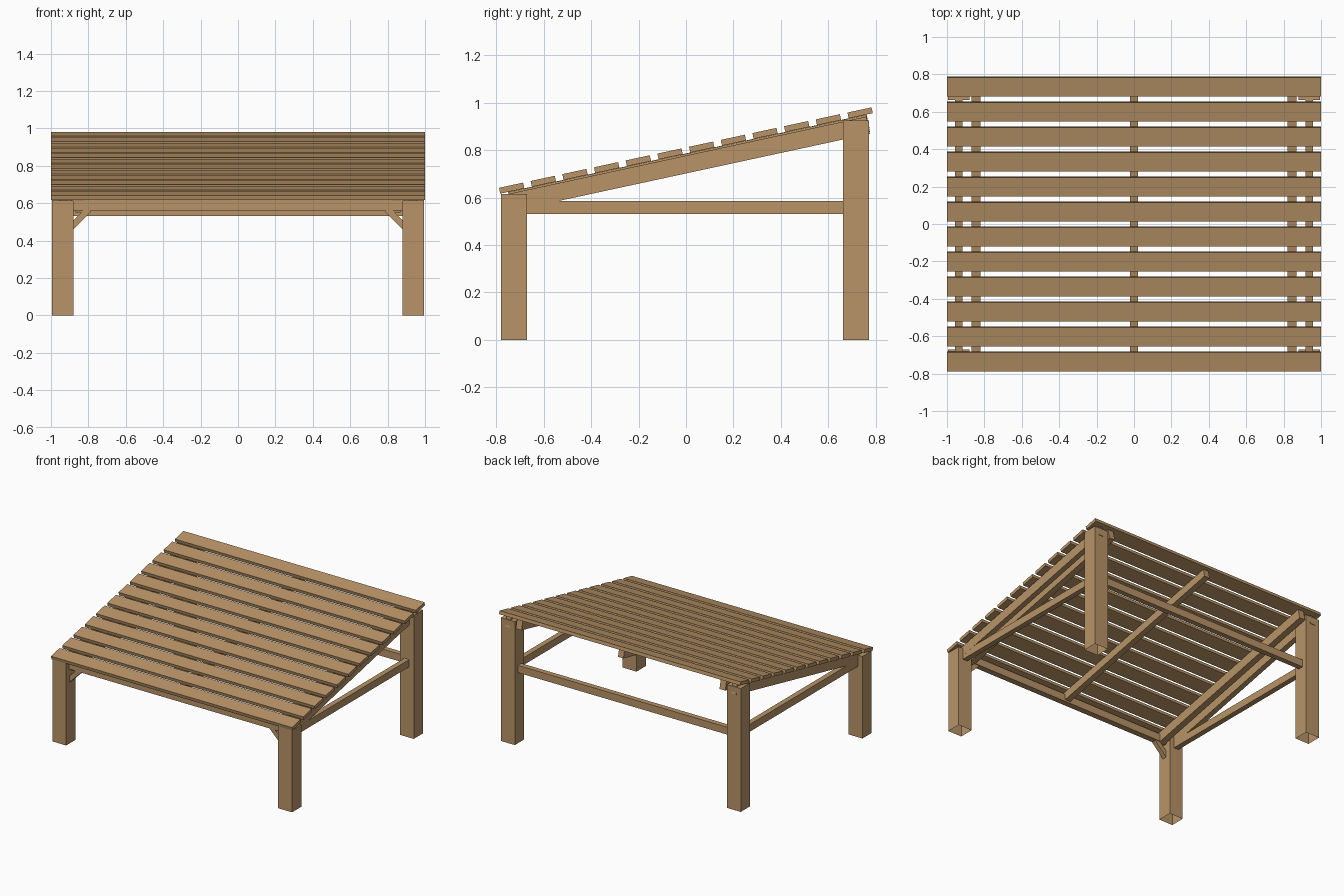
import bpy, bmesh, math
from mathutils import Matrix

if "Cube" in bpy.data.objects:
    bpy.data.objects.remove(bpy.data.objects["Cube"])

wood = bpy.data.materials.new("tan wood")
wood.diffuse_color = (0.48, 0.295, 0.135, 1)
wood.use_nodes = True
wood.node_tree.nodes["Principled BSDF"].inputs["Base Color"].default_value = wood.diffuse_color

SLOPE = 0.216
TILT = math.atan(SLOPE)


def box(name, center, size, rot=None, open_bottom=False):
    """Box of a given size, optionally rotated (angle, axis) about its centre."""
    bm = bmesh.new()
    bmesh.ops.create_cube(bm, size=1)
    bmesh.ops.scale(bm, vec=size, verts=bm.verts)
    if open_bottom:
        bmesh.ops.delete(bm, geom=[f for f in bm.faces if f.normal.z < -0.5], context='FACES_ONLY')
    m = Matrix.Translation(center)
    if rot:
        m = m @ Matrix.Rotation(rot[0], 4, rot[1])
    bm.transform(m)
    me = bpy.data.meshes.new(name)
    bm.to_mesh(me)
    bm.free()
    me.materials.append(wood)
    ob = bpy.data.objects.new(name, me)
    bpy.context.collection.objects.link(ob)
    return ob


def rafter(name, x, width, top, bottom, y0=-0.75, y1=0.775):
    """Sloped beam; top and bottom are its vertical heights at y = 0."""
    yc = (y0 + y1) / 2
    box(name, (x, yc, (top + bottom) / 2 + SLOPE * yc),
        (width, (y1 - y0 - 0.015) / math.cos(TILT), (top - bottom) * math.cos(TILT)), (TILT, 'X'))


# roof slats
for i in range(12):
    y = -0.735 + i * 1.469 / 11
    box("roof_slat", (0, y, 0.7985 + SLOPE * y), (2.0, 0.104, 0.025), (TILT, 'X'))

for s, side in ((-1, "left"), (1, "right")):
    # legs, open underneath
    box("front_leg_" + side, (s * 0.9375, -0.725, 0.3075), (0.115, 0.11, 0.615), open_bottom=True)
    box("back_leg_" + side, (s * 0.9375, 0.717, 0.4625), (0.115, 0.11, 0.925), open_bottom=True)
    # side rail and the pair of rafters above it
    box("side_rail_" + side, (s * 0.9375, -0.004, 0.5575), (0.04, 1.36, 0.055))
    rafter("outer_rafter_" + side, s * 0.938, 0.04, 0.777, 0.7016)
    rafter("inner_rafter_" + side, s * 0.845, 0.048, 0.785, 0.710)
    # corner brace under the front beam
    box("front_brace_" + side, (s * 0.845, -0.725, 0.518), (0.14, 0.035, 0.034),
        (s * math.radians(45), 'Y'))

# centre rafter
rafter("centre_rafter", 0, 0.045, 0.786, 0.725)
# front beam and back rail between the legs
box("front_beam", (0, -0.725, 0.589), (1.78, 0.045, 0.056))
box("back_rail", (0, 0.717, 0.5575), (1.78, 0.04, 0.055))
